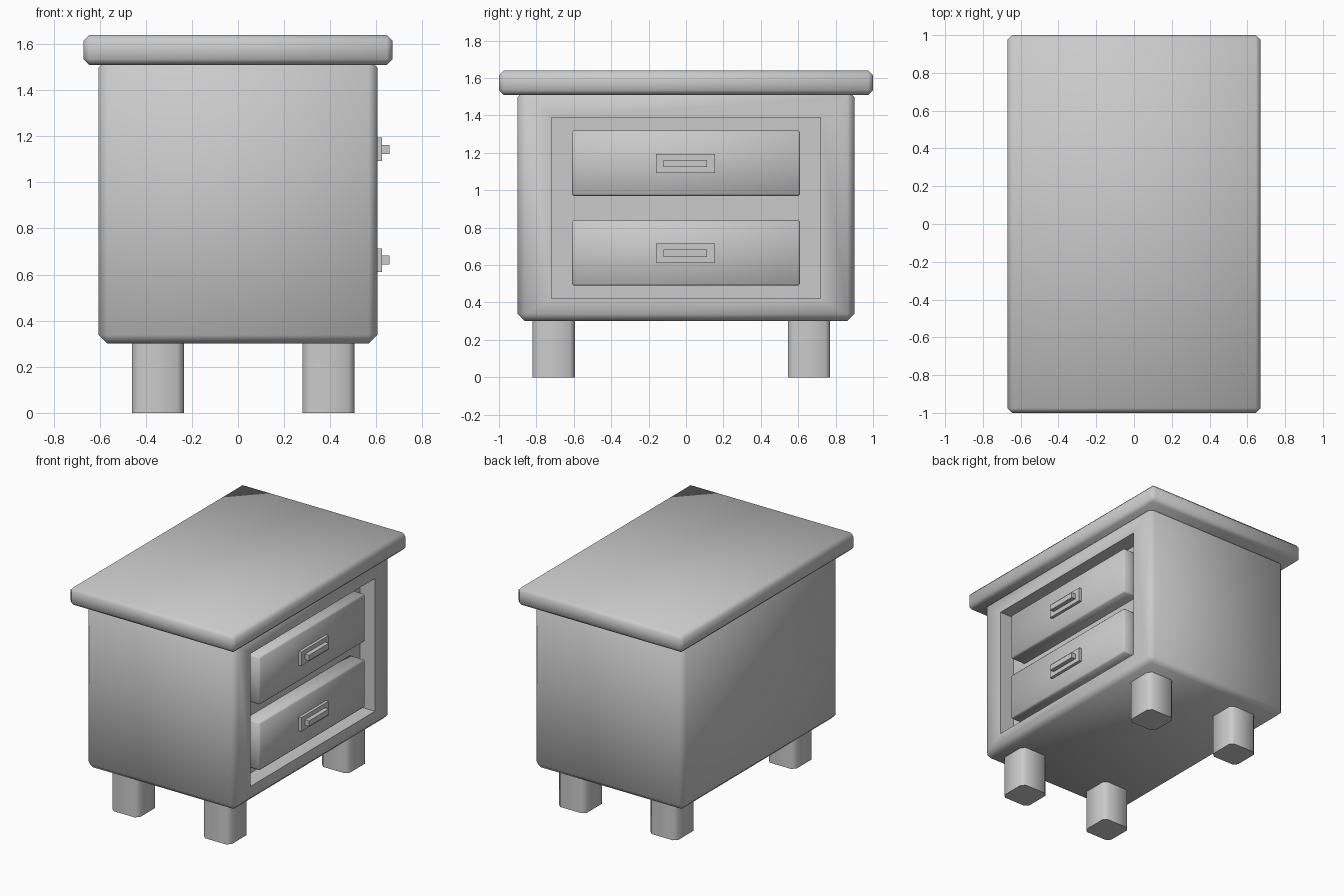
import bpy, bmesh

if "Cube" in bpy.data.objects:
    bpy.data.objects.remove(bpy.data.objects["Cube"])


def box(name, lo, hi, bevel=0.0, vertical_only=False, recess=None):
    """Chamfered box from corner lo to corner hi, with an optional pocket in the +x face."""
    bm = bmesh.new()
    bmesh.ops.create_cube(bm, size=1)
    for v in bm.verts:
        v.co = [lo[i] if v.co[i] < 0 else hi[i] for i in range(3)]
    if bevel:
        edges = [e for e in bm.edges if not vertical_only
                 or abs(e.verts[0].co.z - e.verts[1].co.z) > 1e-4]
        bmesh.ops.bevel(bm, geom=edges, offset=bevel, segments=1,
                        affect='EDGES', profile=0.5)
    if recess:
        y, z0, z1, depth = recess
        bm.normal_update()
        face = max(bm.faces, key=lambda f: f.calc_center_median().x)
        mid = face.calc_center_median().copy()
        bmesh.ops.inset_individual(bm, faces=[face], thickness=0.05)
        for v in face.verts:
            v.co.y = y if v.co.y > mid.y else -y
            v.co.z = z1 if v.co.z > mid.z else z0
        new = bmesh.ops.extrude_discrete_faces(bm, faces=[face])['faces'][0]
        for v in new.verts:
            v.co.x -= depth
    bmesh.ops.recalc_face_normals(bm, faces=bm.faces)
    mesh = bpy.data.meshes.new(name)
    bm.to_mesh(mesh)
    bm.free()
    obj = bpy.data.objects.new(name, mesh)
    bpy.context.collection.objects.link(obj)
    bpy.ops.object.select_all(action='DESELECT')
    obj.select_set(True)
    bpy.context.view_layer.objects.active = obj
    bpy.ops.object.shade_smooth_by_angle(angle=0.87)
    return obj


# Overhanging top and cabinet body with the drawer pocket
box("table_top", (-0.67, -1, 1.51), (0.67, 1, 1.64), 0.025)
box("cabinet_body", (-0.605, -0.9, 0.30), (0.605, 0.9, 1.535), 0.038,
    recess=(0.718, 0.42, 1.39, 0.12))

# Drawers with handle plate and grip
for label, z in (("lower", 0.49), ("upper", 0.97)):
    box(label + "_drawer", (0.475, -0.61, z), (0.603, 0.61, z + 0.35), 0.01)
    box(label + "_handle_plate", (0.59, -0.16, z + 0.122), (0.625, 0.155, z + 0.224))
    box(label + "_handle_grip", (0.615, -0.12, z + 0.153), (0.657, 0.112, z + 0.193))

# Four chamfered legs
for side, x in (("back", -0.46), ("front", 0.28)):
    for end, y in (("left", -0.82), ("right", 0.545)):
        box(f"{side}_{end}_leg", (x, y, 0), (x + 0.225, y + 0.226, 0.32), 0.027, True)
